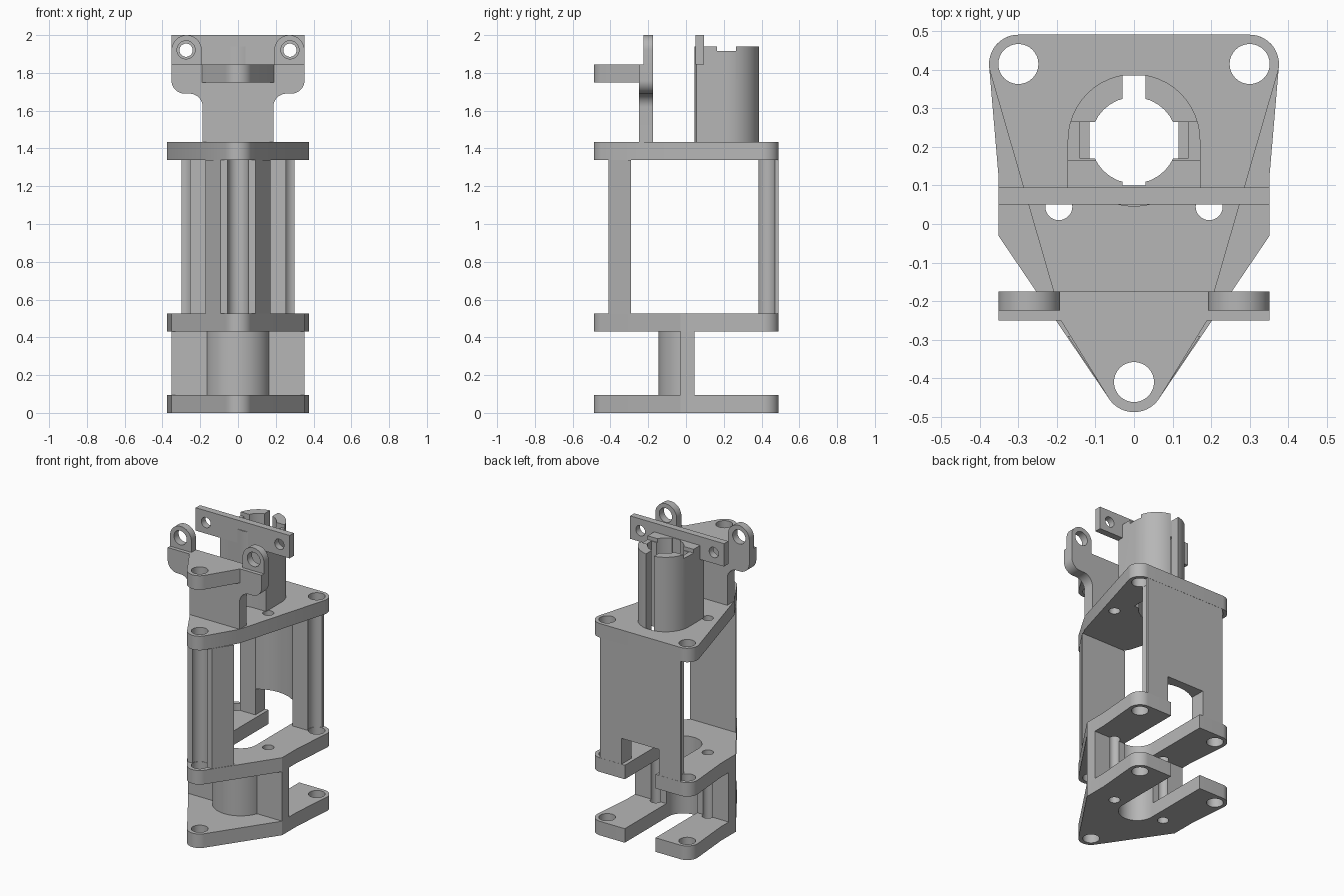
import bpy, bmesh
from math import sin, cos, radians

cube = bpy.data.objects.get("Cube")
if cube:
    bpy.data.objects.remove(cube, do_unlink=True)

grey = bpy.data.materials.new("plain_grey")
grey.use_nodes = True
GREY = (0.47, 0.47, 0.47, 1)
grey.diffuse_color = GREY
grey.node_tree.nodes["Principled BSDF"].inputs["Base Color"].default_value = GREY


def arc(cx, cy, r, a0, a1, n=14):
    angles = [radians(a0 + (a1 - a0) * i / n) for i in range(n + 1)]
    return [(cx + r * cos(a), cy + r * sin(a)) for a in angles]


def mirrored(half):
    """Close a right-hand half outline with its reflection."""
    return half + [(-x, y) for x, y in reversed(half) if abs(x) > 1e-5]


def rect(x0, x1, y0, y1):
    return [(x0, y0), (x1, y0), (x1, y1), (x0, y1)]


def prism(name, outline, lo, hi, axis="Z"):
    """Extrude an xy outline along z, or an xz outline along y."""
    bm = bmesh.new()
    place = (lambda u, v: (u, v, lo)) if axis == "Z" else (lambda u, v: (u, lo, v))
    face = bm.faces.new([bm.verts.new(place(u, v)) for u, v in outline])
    res = bmesh.ops.extrude_face_region(bm, geom=[face])
    d = hi - lo
    verts = [g for g in res["geom"] if isinstance(g, bmesh.types.BMVert)]
    bmesh.ops.translate(bm, verts=verts, vec=(0, 0, d) if axis == "Z" else (0, d, 0))
    bmesh.ops.recalc_face_normals(bm, faces=bm.faces[:])
    mesh = bpy.data.meshes.new(name)
    bm.to_mesh(mesh)
    bm.free()
    mesh.materials.append(grey)
    obj = bpy.data.objects.new(name, mesh)
    bpy.context.collection.objects.link(obj)
    return obj


def combine(obj, others, op="DIFFERENCE"):
    bpy.context.view_layer.objects.active = obj
    for other in others:
        mod = obj.modifiers.new("bool", "BOOLEAN")
        mod.operation, mod.solver, mod.object = op, "EXACT", other
        bpy.ops.object.modifier_apply(modifier=mod.name)
        bpy.data.objects.remove(other, do_unlink=True)
    return obj


def hole(x, y, r, lo=-0.1, hi=2.1, axis="Z"):
    return prism("cutter", arc(x, y, r, 0, 348.75, 31), lo, hi, axis)


def block(x0, x1, y0, y1, z0=-0.1, z1=2.1):
    return prism("cutter", rect(x0, x1, y0, y1), z0, z1)


def screw_holes(r):
    return [hole(x, y, r) for x, y in ((-0.3, 0.415), (0.3, 0.415), (0, -0.41))]


def pin_holes():
    return [hole(s * 0.195, 0.045, 0.035) for s in (-1, 1)]


def slot():
    """U-shaped slot, open at the back."""
    return prism("cutter", mirrored([(0.115, 0.6)] + arc(0, 0.03, 0.115, 0, -90)), -0.1, 0.7)


BORE_Y = 0.217


def bore_cuts(lo):
    """Round bore with a cross of keyways."""
    return [hole(0, BORE_Y, 0.112, lo),
            block(-0.03, 0.03, 0.1, 0.5, lo),
            block(-0.14, 0.14, 0.17, 0.265, lo)]


# Three plates
tip = arc(0, -0.41, 0.078, -33, -90)
low_plate = mirrored(arc(0.3, 0.415, 0.076, 90, -5) + [(0.352, 0.13), (0.352, -0.03)] + tip)
top_outline = mirrored(arc(0.3, 0.415, 0.076, 90, -16) + [(0.187, -0.25)] + tip)
for name, z in (("bottom_plate", 0), ("middle_plate", 0.43)):
    combine(prism(name, low_plate, z, z + 0.095), screw_holes(0.052) + pin_holes() + [slot()])
combine(prism("top_plate", top_outline, 1.34, 1.435),
        screw_holes(0.052) + pin_holes()
        + [hole(0, BORE_Y, 0.112), block(-0.03, 0.03, 0.1, 0.385),
           block(-0.14, 0.14, 0.17, 0.265)])

# Lower wall with a rounded hollow bulge
lower = prism("lower_wall", rect(-0.352, 0.352, -0.03, 0.045), 0.095, 0.43)
bulge = prism("bulge", mirrored([(0.175, 0.03)] + arc(0, 0.03, 0.175, -6, -90)), 0.095, 0.43)
combine(lower, [bulge], "UNION")
combine(lower, [slot()] + pin_holes())

# Front column and back wall, grooved around the screws
column = prism("front_column", mirrored([(0.172, -0.29), (0.092, -0.41)]), 0.525, 1.34)
combine(column, [hole(0, -0.41, 0.055)])
wall = prism("back_wall", rect(-0.3, 0.3, 0.385, 0.49), 0.525, 1.34)
combine(wall, [hole(s * 0.3, 0.415, 0.055) for s in (-1, 1)]
        + [hole(0, 0.19, 0.24), block(-0.14, 0.14, 0.3, 0.6, 0.4, 0.7)])

# Keyed tube with its square base block
tube = prism("tube", arc(0, BORE_Y, 0.172, 0, 352.5, 47), 1.435, 1.94)
combine(tube, [block(-0.172, 0.172, 0.055, BORE_Y, 1.435, 1.94)], "UNION")
combine(tube, bore_cuts(1.3) + [block(-0.3, 0.3, 0.165, 0.265, 1.915)])

# Cross bar in front of the tube
bar = prism("cross_bar", rect(-0.352, 0.352, 0.05, 0.095), 1.845, 2.0)
combine(bar, [hole(s * 0.275, 1.92, 0.035, -1, 1, "Y") for s in (-1, 1)])

# Front bracket: upright, shelf and two ears
upright = mirrored([(0.187, 1.435)] + arc(0.257, 1.62, 0.07, 180, 90)
                   + arc(0.282, 1.76, 0.07, -90, 0) + [(0.352, 1.845)])
prism("bracket_upright", upright, -0.25, -0.175, "Y")
shelf = prism("bracket_shelf", mirrored([(0.19, -0.25)] + tip), 1.75, 1.845)
combine(shelf, [hole(0, -0.41, 0.052)])
for side, label in ((-1, "right"), (1, "left")):
    outline = [(0.192, 1.845), (0.352, 1.845)] + arc(0.272, 1.92, 0.08, 0, 180, 24)
    ear = prism(label + "_ear", [(side * x, z) for x, z in outline], -0.225, -0.175, "Y")
    combine(ear, [hole(side * 0.275, 1.922, 0.048, -1, 1, "Y")])

# Smooth the round surfaces, keep the edges sharp
for obj in bpy.context.scene.objects:
    obj.select_set(obj.type == "MESH")
bpy.ops.object.shade_smooth_by_angle(angle=radians(30))
